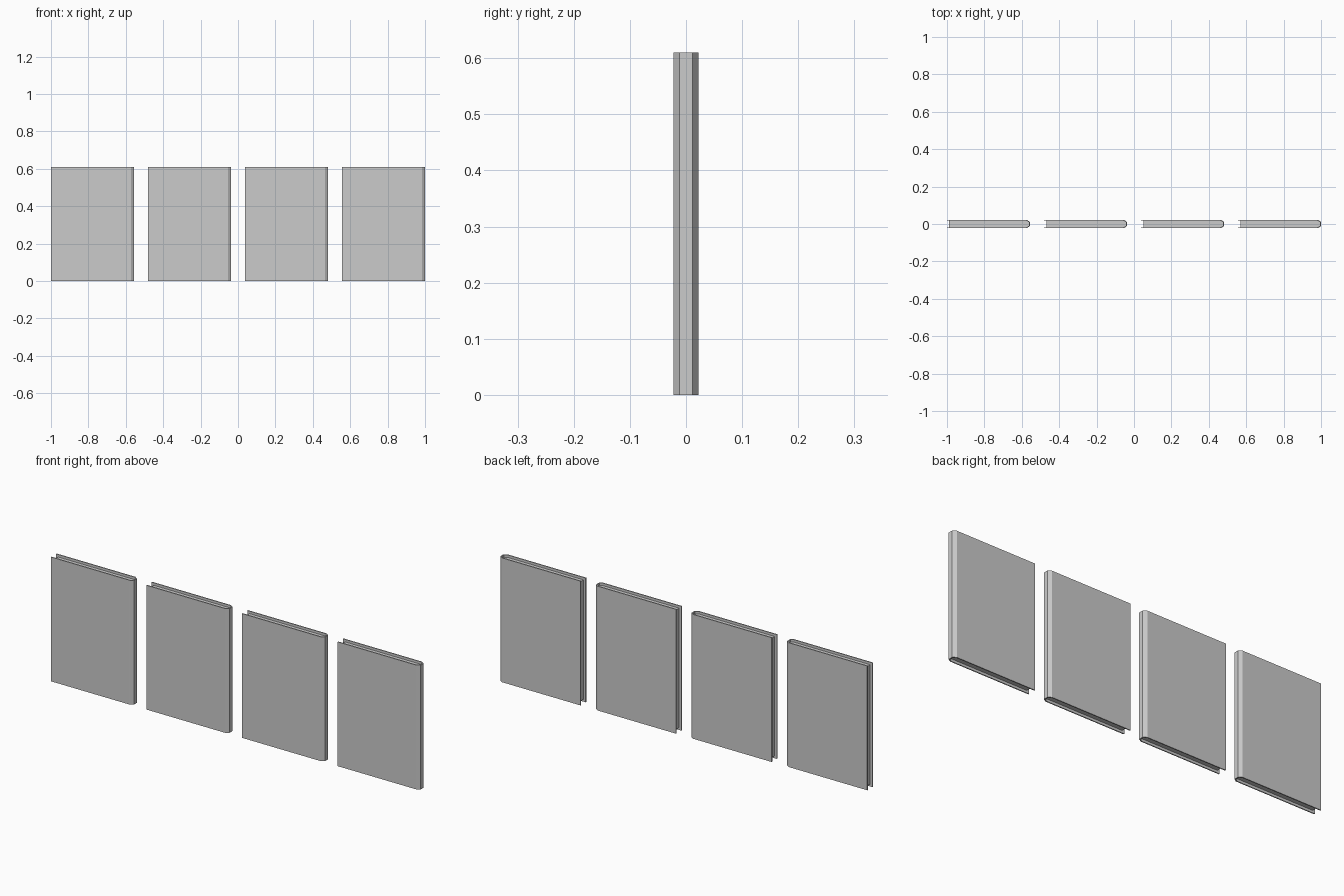
import bpy, bmesh

if "Cube" in bpy.data.objects:
    bpy.data.objects.remove(bpy.data.objects["Cube"])

WIDTH, HEIGHT, HALF = 0.443, 0.61, 0.0225   # one book
STEP, BOARD, INSET = 0.519, 0.005, 0.012    # spacing, cover thickness, page recess


def prism(name, points, z0, z1, x):
    """Extrude a flat xy outline from z0 to z1."""
    bm = bmesh.new()
    face = bm.faces.new([bm.verts.new((px, py, z0)) for px, py in points])
    ext = bmesh.ops.extrude_face_region(bm, geom=[face])
    top = [v for v in ext["geom"] if isinstance(v, bmesh.types.BMVert)]
    bmesh.ops.translate(bm, verts=top, vec=(0, 0, z1 - z0))
    bmesh.ops.recalc_face_normals(bm, faces=bm.faces)
    mesh = bpy.data.meshes.new(name)
    bm.to_mesh(mesh)
    bm.free()
    obj = bpy.data.objects.new(name, mesh)
    obj.location.x = x
    bpy.context.collection.objects.link(obj)
    return obj


# Half outlines from the open edge round to the faceted spine
outer = [(0, -HALF), (WIDTH - 0.016, -HALF), (WIDTH, -0.0115)]
inner = [(0, -HALF + BOARD), (WIDTH - 0.018, -HALF + BOARD), (WIDTH - BOARD, -0.009)]


def mirrored(half):
    return half + [(x, -y) for x, y in reversed(half)]


cover = mirrored(outer) + mirrored(inner)[::-1]
pages = mirrored([(INSET, inner[0][1])] + inner[1:])

for i in range(4):
    x = -1 + i * STEP
    # U-shaped cover wrapped round a slightly recessed page block
    prism(f"book_cover_{i + 1}", cover, 0, HEIGHT, x)
    prism(f"page_block_{i + 1}", pages, INSET, HEIGHT - INSET, x)
